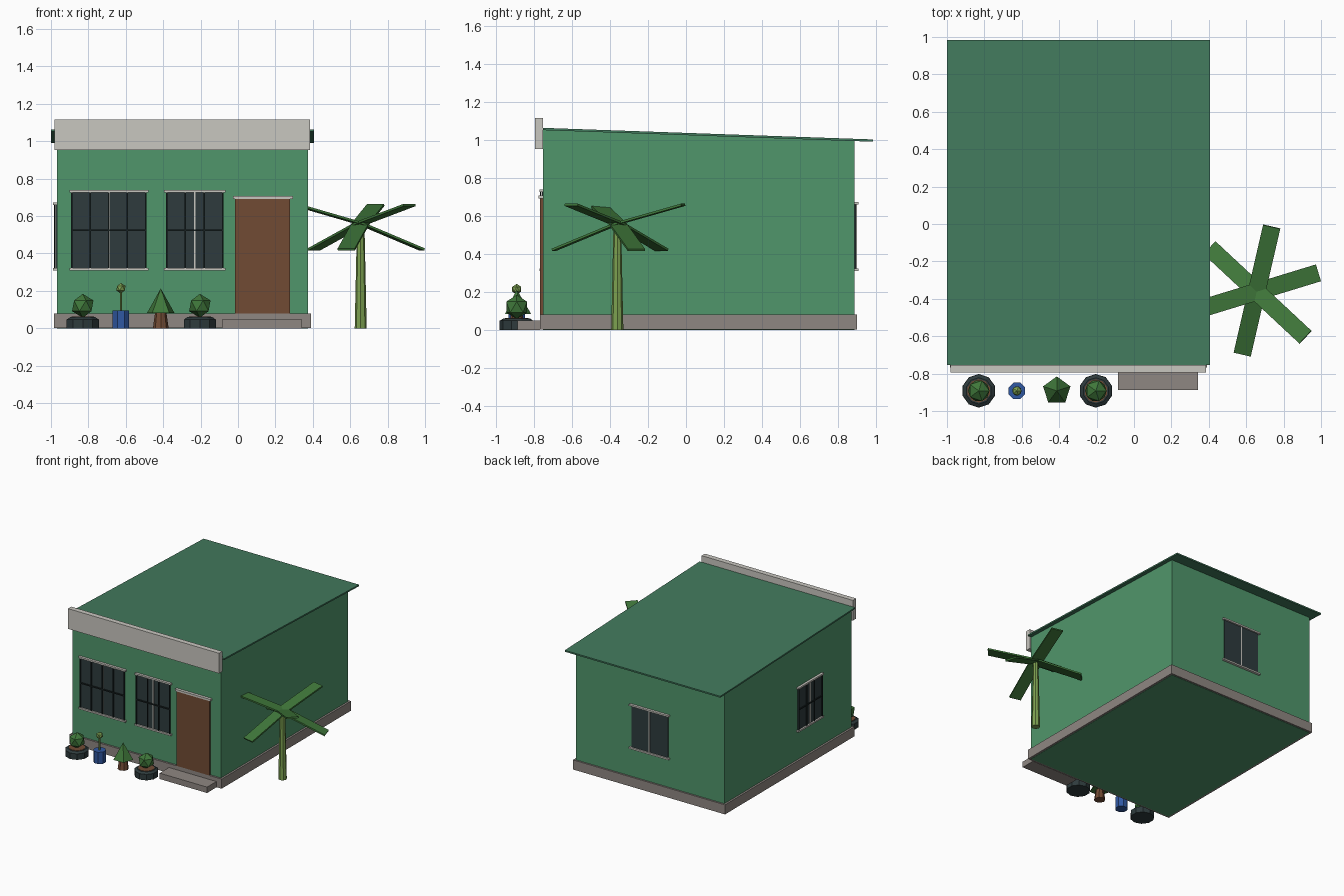
import bpy, bmesh
from math import radians, pi
from mathutils import Matrix, Vector

cube = bpy.data.objects.get("Cube")
if cube:
    bpy.data.objects.remove(cube, do_unlink=True)


def material(name, hexcode):
    srgb = [int(hexcode[i:i + 2], 16) / 255 for i in (0, 2, 4)]
    col = [c / 12.92 if c < 0.04 else ((c + 0.055) / 1.055) ** 2.4 for c in srgb] + [1]
    m = bpy.data.materials.new(name)
    m.use_nodes = True
    m.diffuse_color = col
    m.node_tree.nodes["Principled BSDF"].inputs["Base Color"].default_value = col
    return m


WALL = material("wall_green", "50966b")
ROOF = material("roof_green", "427a5d")
STONE = material("stone_grey", "8f8782")
TRIM = material("pale_trim", "c9c7c0")
GLASS = material("dark_glass", "2e3b3d")
IRON = material("black_iron", "182222")
BROWN = material("wood_brown", "714b34")
BLUE = material("pot_blue", "3058a2")
LEAF = material("leaf_green", "3f773a")
STEM = material("stem_green", "7da151")


def finish(name, bm, mat, matrix=Matrix()):
    bmesh.ops.recalc_face_normals(bm, faces=bm.faces)
    me = bpy.data.meshes.new(name)
    bm.to_mesh(me)
    bm.free()
    me.materials.append(mat)
    ob = bpy.data.objects.new(name, me)
    ob.matrix_world = matrix
    bpy.context.collection.objects.link(ob)
    return ob


def box(name, mat, x, y, z, matrix=Matrix(), drop=(0, 0)):
    """Box from ranges; drop lowers the bottom and top of its back edge."""
    bm = bmesh.new()
    bmesh.ops.create_cube(bm, size=1)
    for v in bm.verts:
        i, j, k = (int(c > 0) for c in v.co)
        v.co = (x[i], y[j], z[k] - (drop[k] if j else 0))
    return finish(name, bm, mat, matrix)


def cone(name, mat, x, y, z, r1, r2, sides, turn=0.0):
    bm = bmesh.new()
    bmesh.ops.create_cone(bm, cap_ends=True, segments=sides, radius1=r1, radius2=r2,
                          depth=z[1] - z[0])
    place = Matrix.Translation((x, y, sum(z) / 2)) @ Matrix.Rotation(turn, 4, 'Z')
    return finish(name, bm, mat, place)


def ball(name, mat, x, y, z, r):
    bm = bmesh.new()
    bmesh.ops.create_icosphere(bm, subdivisions=1, radius=r)
    return finish(name, bm, mat, Matrix.Translation((x, y, z)))


# House body
FRONT, BACK, LEFT, RIGHT = -0.753, 0.888, -0.968, 0.374
box("foundation", STONE, (-0.984, 0.39), (-0.768, 0.902), (0.002, 0.08))
box("walls", WALL, (LEFT, RIGHT), (FRONT, BACK), (0, 1.055), drop=(0, 0.058))
box("roof", ROOF, (-1.0, 0.405), (FRONT, 0.985), (1.052, 1.064), drop=(0.061, 0.061))
box("front_parapet", TRIM, (-0.98, 0.386), (-0.795, FRONT), (0.952, 1.117))
box("door_step", STONE, (-0.086, 0.342), (-0.888, -0.768), (0, 0.048))

# Door
box("door", BROWN, (-0.016, 0.278), (-0.768, FRONT), (0.08, 0.692))
box("door_lintel", TRIM, (-0.028, 0.293), (-0.776, FRONT), (0.692, 0.708))


# Windows: built facing -y, then turned onto their wall
def window(name, pos, angle, width, z0, z1, bars):
    m = Matrix.Translation(pos) @ Matrix.Rotation(radians(angle), 4, 'Z')
    h = width / 2
    box(name + "_glass", GLASS, (-h, h), (-0.007, 0), (z0, z1), m)
    box(name + "_mullion", TRIM, (-0.005, 0.005), (-0.012, 0), (z0, z1), m)
    for part, z in (("sill", z0 - 0.013), ("lintel", z1)):
        box(f"{name}_{part}", TRIM, (-h - 0.014, h + 0.014), (-0.02, 0), (z, z + 0.013), m)
    if not bars:
        return
    mid = (z0 + z1) / 2
    box(name + "_cross_bar", IRON, (-h, h), (-0.017, -0.01), (mid - 0.005, mid + 0.005), m)
    for i in range(bars + 1):
        u = -h + width * i / bars
        box(f"{name}_bar_{i}", IRON, (u - 0.004, u + 0.004), (-0.017, -0.01), (z0, z1), m)


window("wide_front_window", (-0.69, FRONT, 0), 0, 0.396, 0.323, 0.725, 4)
window("narrow_front_window", (-0.231, FRONT, 0), 0, 0.3, 0.323, 0.725, 3)
window("back_window", (-0.297, BACK, 0), 180, 0.33, 0.323, 0.66, 0)
window("side_window", (LEFT, -0.207, 0), -90, 0.3, 0.323, 0.66, 3)

# Palm tree with alternating raised and drooping leaves
PX, PY = 0.656, -0.362
cone("palm_trunk", STEM, PX, PY, (0, 0.56), 0.032, 0.02, 8)
for i in range(6):
    tilt = 22 if i % 2 == 0 else -15.5
    m = (Matrix.Translation((PX, PY, 0.56)) @ Matrix.Rotation(radians(17 + 60 * i), 4, 'Z')
         @ Matrix.Rotation(radians(tilt), 4, 'Y'))
    box(f"palm_leaf_{i}", LEAF, (0, 0.37), (-0.047, 0.047), (-0.006, 0.006), m)

# Tyre planters with round shrubs
ROW = -0.892
for name, x in (("left_planter", -0.83), ("right_planter", -0.204)):
    cone(name + "_tyre", GLASS, x, ROW, (0, 0.048), 0.09, 0.09, 10)
    cone(name + "_tyre_rim", GLASS, x, ROW, (0.048, 0.06), 0.088, 0.07, 10)
    cone(name + "_soil", BROWN, x, ROW, (0.05, 0.063), 0.062, 0.062, 10)
    ball(name + "_shrub", LEAF, x, ROW, 0.12, 0.064)

# Blue pot with a small ball plant
cone("blue_pot", BLUE, -0.626, ROW, (0, 0.096), 0.048, 0.048, 8, pi / 8)
cone("pot_stem", STEM, -0.626, ROW, (0.09, 0.2), 0.007, 0.007, 6)
ball("pot_plant", STEM, -0.626, ROW, 0.214, 0.028)

# Cone shrub on a wooden pot
cone("wood_pot", BROWN, -0.413, ROW, (0, 0.085), 0.042, 0.03, 8)
cone("cone_shrub", LEAF, -0.413, ROW, (0.082, 0.213), 0.077, 0, 5)
